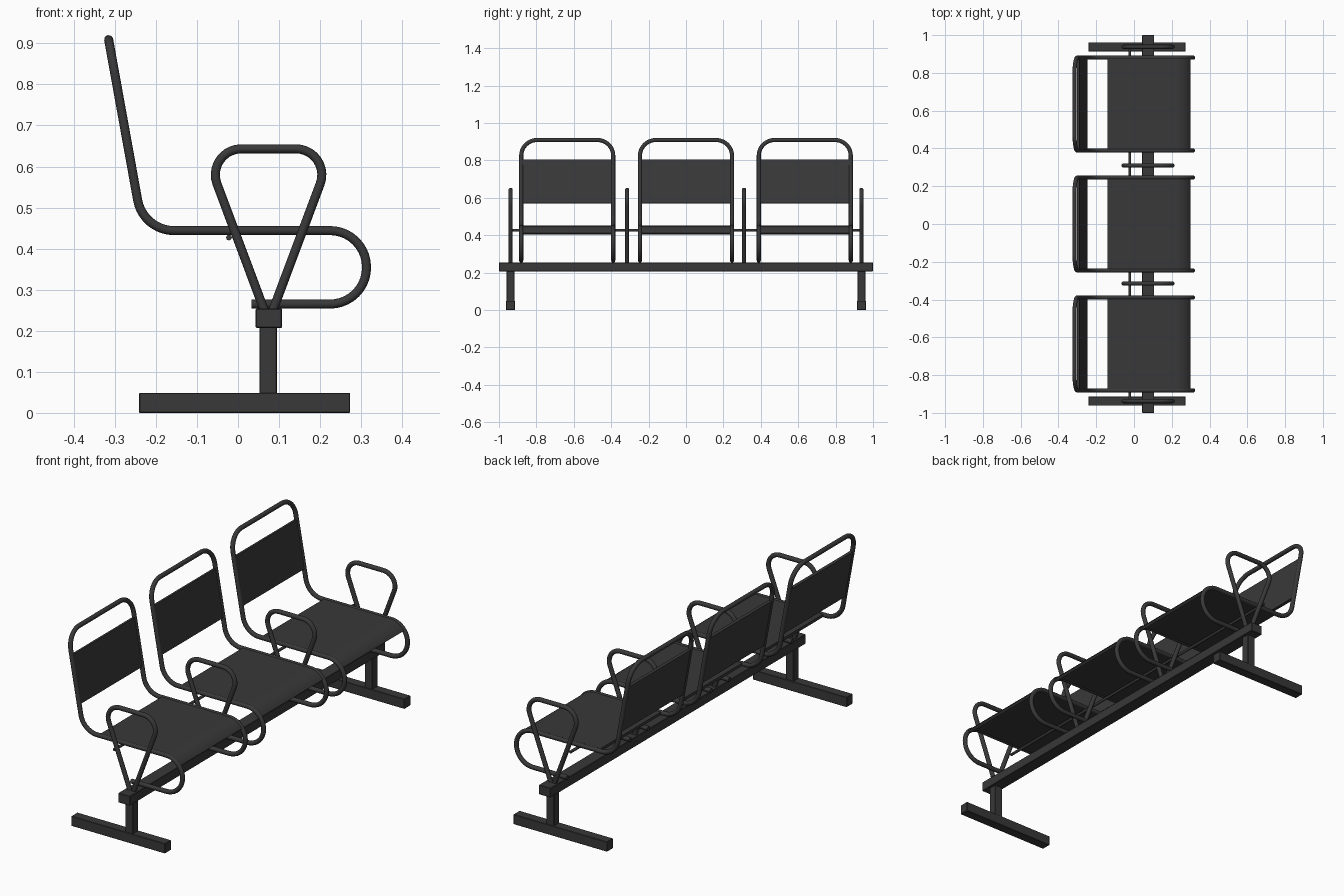
import bpy, bmesh, math
from mathutils import Vector

if "Cube" in bpy.data.objects:
    bpy.data.objects.remove(bpy.data.objects["Cube"])

SEAT_Y = (-0.635, 0.0, 0.635)
ARM_Y = (-0.938, -0.315, 0.31, 0.938)
TUBE = 0.011

# Dark grey paint shared by every part
DARK = bpy.data.materials.new("dark_grey")
DARK.diffuse_color = (0.04, 0.04, 0.04, 1)
DARK.use_nodes = True
DARK.node_tree.nodes["Principled BSDF"].inputs["Base Color"].default_value = DARK.diffuse_color


def fillet(corners, steps=10):
    """Polyline of (point, radius) with each corner rounded to an arc."""
    pts = [Vector(p) for p, _ in corners]
    out = [pts[0]]
    for i in range(1, len(pts) - 1):
        p, r = pts[i], corners[i][1]
        a, b = (pts[i - 1] - p).normalized(), (pts[i + 1] - p).normalized()
        half = a.angle(b) / 2
        centre = p + (a + b).normalized() * (r / math.sin(half))
        t = r / math.tan(half)
        u, v = p + a * t - centre, p + b * t - centre
        sweep = u.angle(v)
        for k in range(steps + 1):
            f = k / steps
            q = centre + (u * math.sin((1 - f) * sweep) + v * math.sin(f * sweep)) / math.sin(sweep)
            if (q - out[-1]).length > 1e-4:
                out.append(q)
    out.append(pts[-1])
    return out


def make_active(obj):
    bpy.ops.object.select_all(action='DESELECT')
    obj.select_set(True)
    bpy.context.view_layer.objects.active = obj


def finish(obj):
    """Apply modifiers or bevels, then smooth with sharp edges kept and paint."""
    make_active(obj)
    bpy.ops.object.convert(target='MESH')
    obj = bpy.context.view_layer.objects.active
    bpy.ops.object.shade_smooth_by_angle(angle=math.radians(35))
    obj.data.materials.clear()
    obj.data.materials.append(DARK)


def tube(name, pts, radius=TUBE):
    cu = bpy.data.curves.new(name, 'CURVE')
    cu.dimensions = '3D'
    cu.bevel_depth = radius
    cu.bevel_resolution = 4
    cu.use_fill_caps = True
    sp = cu.splines.new('POLY')
    sp.points.add(len(pts) - 1)
    for sp_pt, p in zip(sp.points, pts):
        sp_pt.co = (*p, 1)
    obj = bpy.data.objects.new(name, cu)
    bpy.context.collection.objects.link(obj)
    finish(obj)


def sheet(name, profile, y, half):
    """Panel: an xz profile swept across the seat width and thickened."""
    bm = bmesh.new()
    rows = [[bm.verts.new((p[0], y + s * half, p[2])) for s in (-1, 1)] for p in profile]
    for a, b in zip(rows, rows[1:]):
        bm.faces.new((a[0], b[0], b[1], a[1]))
    me = bpy.data.meshes.new(name)
    bm.to_mesh(me)
    bm.free()
    obj = bpy.data.objects.new(name, me)
    bpy.context.collection.objects.link(obj)
    mod = obj.modifiers.new("thickness", 'SOLIDIFY')
    mod.thickness = 0.014
    mod.offset = 0
    finish(obj)


def box(name, lo, hi):
    lo, hi = Vector(lo), Vector(hi)
    bpy.ops.mesh.primitive_cube_add(size=1, location=(lo + hi) / 2)
    obj = bpy.context.object
    obj.name = name
    obj.scale = hi - lo
    bpy.ops.object.transform_apply(location=False, rotation=False, scale=True)
    mod = obj.modifiers.new("soft_edges", 'BEVEL')
    mod.width = 0.002
    mod.segments = 1
    finish(obj)


# Beam, legs and feet
box("beam", (0.043, -1, 0.207), (0.107, 1, 0.254))
for y in (-0.938, 0.938):
    box("leg", (0.052, y - 0.021, 0.045), (0.095, y + 0.021, 0.21))
    box("foot", (-0.241, y - 0.024, 0), (0.273, y + 0.024, 0.049))

# Seats: bent tube frame, seat sheet and back sheet
for y in SEAT_Y:
    w = 0.246
    side = [((0.033, -w, 0.265), 0), ((0.313, -w, 0.265), 0.0889),
            ((0.313, -w, 0.444), 0.0889), ((-0.231, -w, 0.444), 0.09),
            ((-0.315, -w, 0.909), 0.085)]
    loop = side + [((p[0], -p[1], p[2]), r) for p, r in reversed(side)]
    tube("seat_frame", [p + Vector((0, y, 0)) for p in fillet(loop)])

    front = [(0.223 + 0.089 * math.sin(a), 0, 0.355 + 0.089 * math.cos(a))
             for a in (math.radians(54) * k / 8 for k in range(9))]
    sheet("seat_panel", [(-0.141, 0, 0.444)] + front, y, w + 0.003)
    sheet("back_panel", [(-0.254, 0, 0.57), (-0.296, 0, 0.803)], y, w + 0.003)

# Armrests: rounded triangular hoops standing on the beam
for y in ARM_Y:
    tube("armrest", fillet([((0.064, y, 0.25), 0), ((-0.083, y, 0.643), 0.063),
                            ((0.232, y, 0.643), 0.063), ((0.085, y, 0.25), 0)]))

# Thin rod linking armrests and seats
tube("link_rod", [Vector((-0.022, -0.938, 0.427)), Vector((-0.022, 0.938, 0.427))], 0.007)
